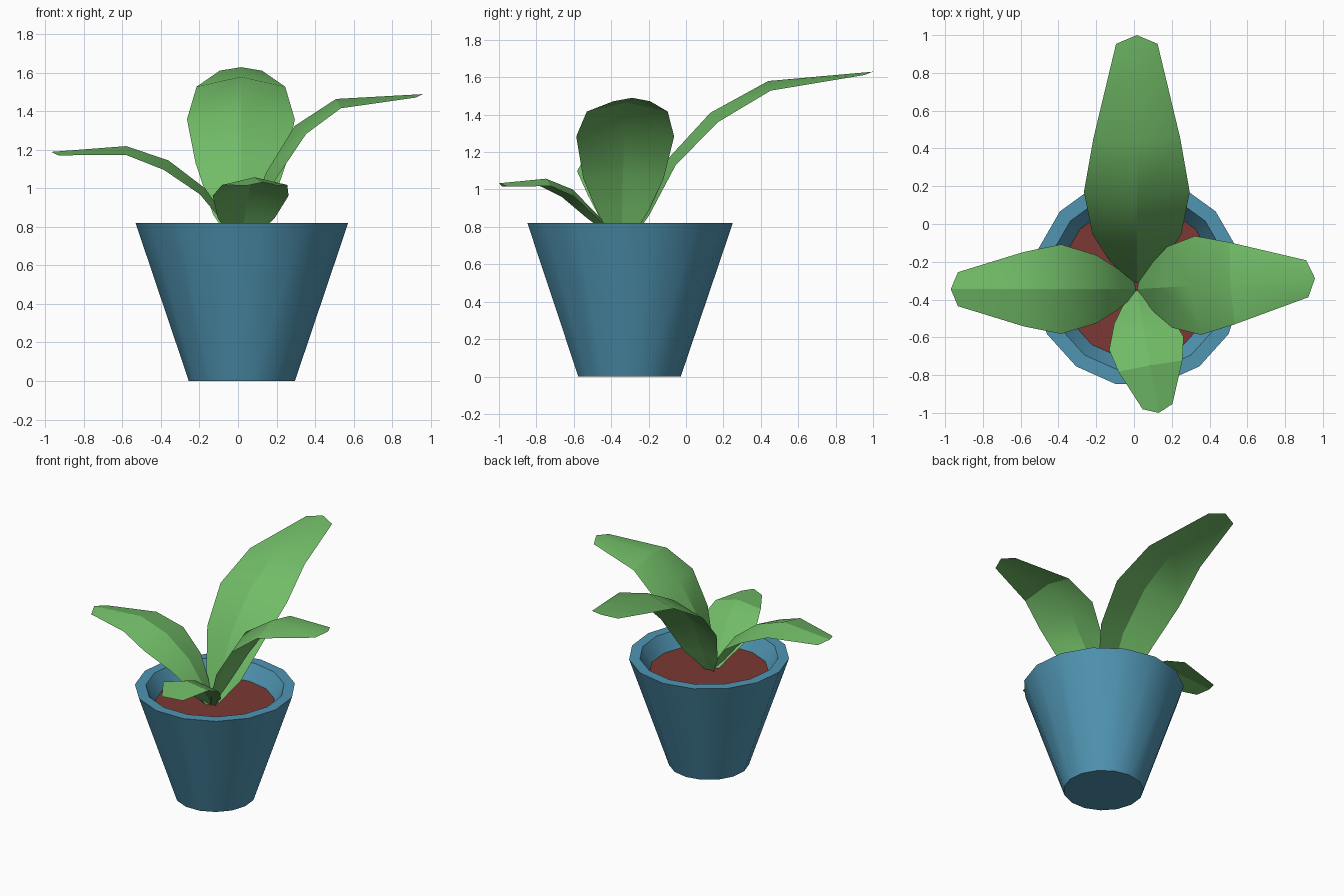
import bpy, math
from mathutils import Vector

if "Cube" in bpy.data.objects:
    bpy.data.objects.remove(bpy.data.objects["Cube"])


def material(name, rgb):
    m = bpy.data.materials.new(name)
    m.diffuse_color = (*rgb, 1)
    m.use_nodes = True
    m.node_tree.nodes["Principled BSDF"].inputs["Base Color"].default_value = m.diffuse_color
    return m


BLUE = material("pot_blue", (0.08, 0.30, 0.45))
BROWN = material("soil_red_brown", (0.20, 0.040, 0.033))
GREEN = material("leaf_green", (0.165, 0.50, 0.135))


def make(name, verts, faces, mat, angle=25):
    me = bpy.data.meshes.new(name)
    me.from_pydata(verts, [], faces)
    me.materials.append(mat)
    me.update()
    me.polygons.foreach_set("use_smooth", [True] * len(me.polygons))
    me.set_sharp_from_angle(angle=math.radians(angle))
    ob = bpy.data.objects.new(name, me)
    bpy.context.collection.objects.link(ob)
    return ob


SIDES = 15
CX, CY = 0.02, -0.305


def ring(r, z):
    return [(CX + r * math.cos(math.pi / 2 + 2 * math.pi * i / SIDES),
             CY + r * math.sin(math.pi / 2 + 2 * math.pi * i / SIDES), z)
            for i in range(SIDES)]


# Pot: tapered outside, flat rim, sloped inside down to the soil
profile = [(0.277, 0), (0.555, 0.82), (0.48, 0.82), (0.41, 0.70)]
verts = [p for r, z in profile for p in ring(r, z)]
faces = [tuple(reversed(range(SIDES)))]
for k in range(len(profile) - 1):
    for i in range(SIDES):
        j = (i + 1) % SIDES
        a, b = k * SIDES, (k + 1) * SIDES
        faces.append((a + i, a + j, b + j, b + i))
make("pot", verts, faces, BLUE)

# Soil disc
make("soil", ring(0.413, 0.71), [tuple(range(SIDES))], BROWN)


def leaf(name, heading, rows):
    """rows: distance from the stem, midrib height, half width."""
    h = math.radians(heading)
    out = Vector((math.cos(h), math.sin(h), 0))
    side = Vector((-math.sin(h), math.cos(h), 0))
    up = Vector((0, 0, 1))
    mids = [Vector((0.015, -0.345, 0)) + out * r + up * z for r, z, w in rows]
    verts, faces = [], []
    last = len(rows) - 1
    for i, (r, z, w) in enumerate(rows):
        t = (mids[min(i + 1, last)] - mids[max(i - 1, 0)]).normalized()
        normal = t.cross(side)
        # edges sit below the midrib; the tip edges are also pulled back
        edge = mids[i] - normal * 0.23 * w
        if i == last:
            edge = mids[i] - out * 0.42 * w - up * 0.018
        verts += [edge + side * w, mids[i], edge - side * w]
    for i in range(last):
        a, b = 3 * i, 3 * i + 3
        faces += [(a, a + 1, b + 1, b), (a + 1, a + 2, b + 2, b + 1)]
    make(name, verts, faces, GREEN)


leaf("back_leaf", 90, [(0.03, 0.70, 0.03), (0.12, 0.88, 0.145), (0.245, 1.16, 0.235),
                       (0.475, 1.41, 0.28), (0.785, 1.58, 0.23), (1.345, 1.63, 0.11)])
leaf("left_leaf", 180, [(0, 0.70, 0.03), (0.08, 0.85, 0.11), (0.185, 1.0, 0.18),
                        (0.375, 1.145, 0.237), (0.595, 1.22, 0.197), (0.985, 1.19, 0.09)])
leaf("right_leaf", 3.5, [(0, 0.70, 0.03), (0.065, 0.90, 0.14), (0.13, 1.08, 0.215),
                         (0.28, 1.325, 0.262), (0.495, 1.465, 0.217), (0.945, 1.49, 0.098)])
leaf("front_leaf", -80, [(0, 0.70, 0.03), (0.06, 0.79, 0.09), (0.135, 0.87, 0.15),
                         (0.265, 1.0, 0.20), (0.41, 1.058, 0.172), (0.665, 1.033, 0.08)])
